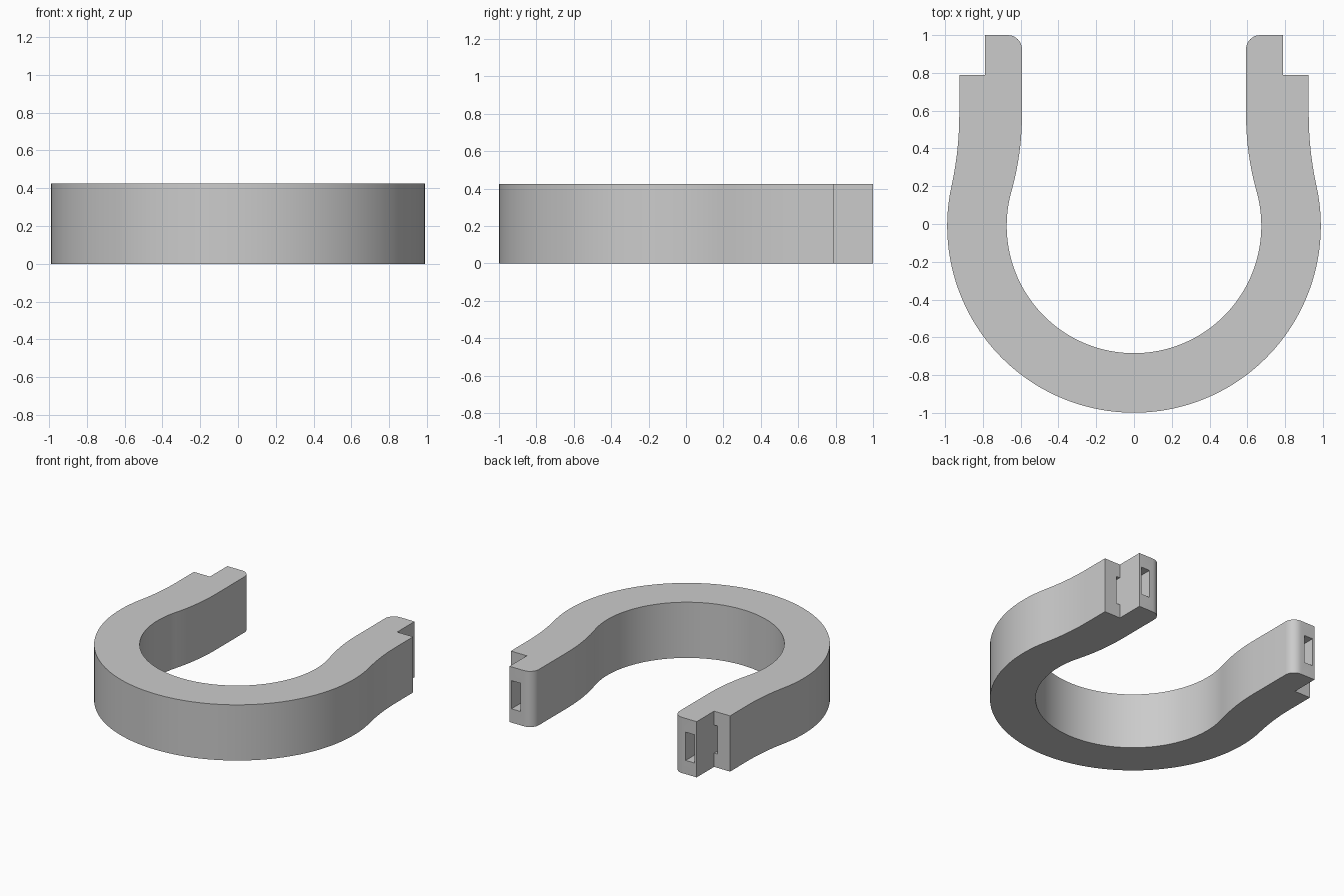
import bpy
import bmesh
from math import sin, cos, pi, atan2, radians, hypot

HEIGHT = 0.425
CENTRE_Y = -0.01
NECK_Y = 0.58      # where the curved neck meets the straight arm
SHOULDER_Y = 0.79
TIP_Y = 1.0
TONGUE_X = 0.79    # outer side of the tongue

cube = bpy.data.objects.get("Cube")
if cube:
    bpy.data.objects.remove(cube, do_unlink=True)

grey = bpy.data.materials.new("plain grey")
grey.use_nodes = True
grey.diffuse_color = (0.6, 0.6, 0.6, 1)
grey.node_tree.nodes["Principled BSDF"].inputs["Base Color"].default_value = (0.6, 0.6, 0.6, 1)


def arc(cx, cy, r, start, end, steps):
    """Points along a circular arc, both ends included."""
    angles = [start + (end - start) * i / steps for i in range(steps + 1)]
    return [(cx + r * cos(a), cy + r * sin(a)) for a in angles]


def half_edge(ring_r, arm_x):
    """Right half of one outline: ring from the bottom, then a reverse arc into the straight arm."""
    rise = NECK_Y - CENTRE_Y
    neck_r = (arm_x ** 2 + rise ** 2 - ring_r ** 2) / (2 * (ring_r - arm_x))
    neck_x = arm_x + neck_r
    tangent = atan2(rise, neck_x)
    ring = arc(0, CENTRE_Y, ring_r, -pi / 2, tangent, 48)
    neck = arc(neck_x, NECK_Y, neck_r, pi + tangent, pi, 10)
    return ring + neck[1:]


def mirrored(points):
    return [(-x, y) for x, y in points]


# Outline of the right half, running along the outside, round the tip and back inside
inner_x, fillet = 0.593, 0.075
outer = half_edge(0.989, 0.925)
inner = half_edge(0.674, inner_x)
tip = [(0.925, SHOULDER_Y), (TONGUE_X, SHOULDER_Y), (TONGUE_X, TIP_Y)]
tip += arc(inner_x + fillet, TIP_Y - fillet, fillet, pi / 2, pi, 8)
half = outer + tip + inner[::-1]
outline = half + mirrored(half[1:-1])[::-1]
# The two halves share only the outer bottom point, so the inner edge is joined explicitly
right = outer + tip + inner[::-1]
left = mirrored(right)[::-1]
outline = right + left[1:-1]

# Horseshoe body
bm = bmesh.new()
base = bm.faces.new([bm.verts.new((x, y, 0)) for x, y in outline])
top = bmesh.ops.extrude_face_region(bm, geom=[base])
bmesh.ops.translate(bm, vec=(0, 0, HEIGHT),
                    verts=[v for v in top["geom"] if isinstance(v, bmesh.types.BMVert)])
bmesh.ops.recalc_face_normals(bm, faces=bm.faces)
mesh = bpy.data.meshes.new("horseshoe_body")
bm.to_mesh(mesh)
bm.free()
mesh.materials.append(grey)
body = bpy.data.objects.new("horseshoe_body", mesh)
bpy.context.collection.objects.link(body)
bpy.context.view_layer.objects.active = body
body.select_set(True)


def cut_pocket(x0, x1, y0, y1):
    """Sink a tall rectangular pocket into the body."""
    z0, z1 = 0.105, 0.32
    bm = bmesh.new()
    bmesh.ops.create_cube(bm, size=1)
    bmesh.ops.scale(bm, vec=(abs(x1 - x0), y1 - y0, z1 - z0), verts=bm.verts)
    bmesh.ops.translate(bm, vec=((x0 + x1) / 2, (y0 + y1) / 2, (z0 + z1) / 2), verts=bm.verts)
    data = bpy.data.meshes.new("pocket_cutter")
    bm.to_mesh(data)
    bm.free()
    data.materials.append(grey)
    cutter = bpy.data.objects.new("pocket_cutter", data)
    cutter.hide_render = True
    bpy.context.collection.objects.link(cutter)
    mod = body.modifiers.new("pocket", "BOOLEAN")
    mod.operation = "DIFFERENCE"
    mod.solver = "EXACT"
    mod.object = cutter
    bpy.ops.object.modifier_apply(modifier=mod.name)
    bpy.data.objects.remove(cutter, do_unlink=True)


# Pockets in the tongue ends and in the shoulders beside them
for side in (-1, 1):
    cut_pocket(side * 0.698, side * 0.773, TIP_Y - 0.17, TIP_Y + 0.05)
    cut_pocket(side * (TONGUE_X + 0.001), side * 0.82, SHOULDER_Y - 0.17, SHOULDER_Y + 0.05)

bpy.ops.object.shade_smooth_by_angle(angle=radians(30))
